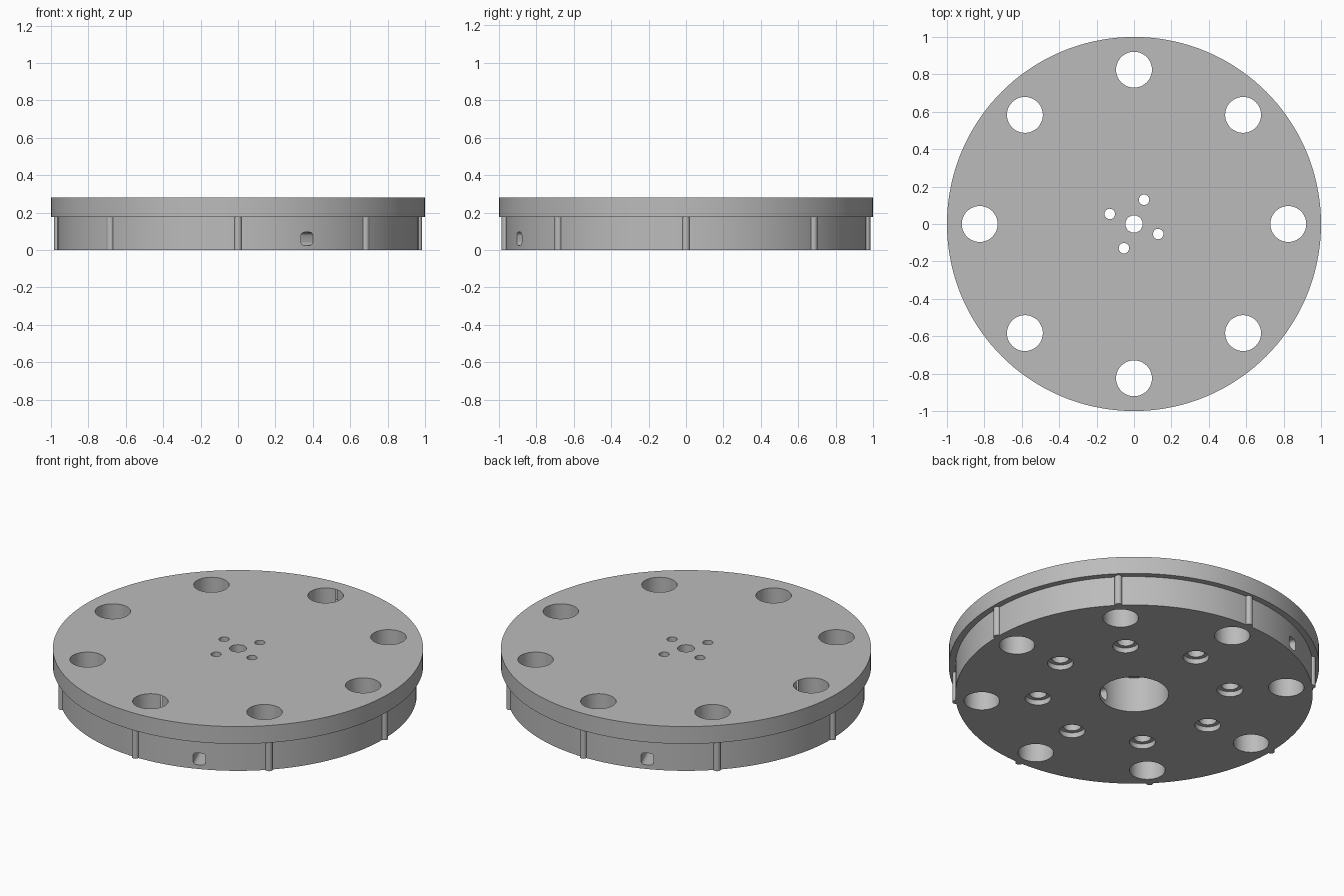
import bpy, bmesh
from math import cos, sin, pi, radians
from mathutils import Matrix

default = bpy.data.objects.get("Cube")
if default:
    bpy.data.objects.remove(default, do_unlink=True)

GREY = (0.5, 0.5, 0.5, 1.0)
grey = bpy.data.materials.new("plain grey")
grey.use_nodes = True
grey.diffuse_color = GREY
grey.node_tree.nodes["Principled BSDF"].inputs["Base Color"].default_value = GREY


def lathe(bm, profile, sides, centre=(0, 0)):
    """Revolve a closed (radius, z) profile about a vertical axis."""
    rings = []
    for i in range(sides):
        a = 2 * pi * i / sides
        rings.append([bm.verts.new((centre[0] + r * cos(a), centre[1] + r * sin(a), z))
                      for r, z in profile])
    made = [v for ring in rings for v in ring]
    n = len(profile)
    for i in range(sides):
        p, q = rings[i], rings[(i + 1) % sides]
        for j in range(n):
            k = (j + 1) % n
            if profile[j][0] or profile[k][0]:
                bm.faces.new((p[j], q[j], q[k], p[k]))
    bmesh.ops.remove_doubles(bm, verts=made, dist=1e-6)


def rod(bm, radius, bottom, top, sides, centre=(0, 0)):
    lathe(bm, [(0, bottom), (radius, bottom), (radius, top), (0, top)], sides, centre)


def ring_points(count, radius, start=0):
    return [(radius * cos(start + 2 * pi * i / count), radius * sin(start + 2 * pi * i / count))
            for i in range(count)]


def finish(name, bm):
    bmesh.ops.recalc_face_normals(bm, faces=bm.faces)
    mesh = bpy.data.meshes.new(name)
    bm.to_mesh(mesh)
    bm.free()
    mesh.materials.append(grey)
    obj = bpy.data.objects.new(name, mesh)
    bpy.context.collection.objects.link(obj)
    return obj


def combine(target, tool, operation):
    mod = target.modifiers.new(operation.title(), "BOOLEAN")
    mod.operation, mod.object, mod.solver = operation, tool, "EXACT"
    bpy.context.view_layer.objects.active = target
    bpy.ops.object.modifier_apply(modifier=mod.name)
    bpy.data.objects.remove(tool, do_unlink=True)


# Turned body: wide cover rim, narrower base, stepped central bore
bm = bmesh.new()
lathe(bm, [(0.046, 0.28), (1, 0.28), (1, 0.177), (0.965, 0.177),
           (0.965, 0), (0.187, 0), (0.187, 0.21), (0.046, 0.21)], 144)
body = finish("round_plate", bm)

# Eight half-round ribs on the base wall
bm = bmesh.new()
for p in ring_points(8, 0.965):
    rod(bm, 0.02, 0, 0.2, 24, p)
combine(body, finish("side_ribs", bm), "UNION")

# Through holes, blind counterbored bolt holes and small centre holes
bm = bmesh.new()
for p in ring_points(8, 0.825):
    rod(bm, 0.096, -0.1, 0.4, 48, p)
for p in ring_points(8, 0.52):
    lathe(bm, [(0, -0.1), (0.07, -0.1), (0.07, 0.03), (0.047, 0.03),
               (0.047, 0.175), (0, 0.175)], 32, p)
for p in ring_points(4, 0.14, radians(67.5)):
    rod(bm, 0.028, 0.15, 0.4, 24, p)
combine(body, finish("hole_cutters", bm), "DIFFERENCE")

# Rounded cable channel running right across the base
bm = bmesh.new()
bmesh.ops.create_cube(bm, size=1, matrix=Matrix.Diagonal((2.2, 0.07, 0.07, 1)))
long_edges = [e for e in bm.edges if e.calc_length() > 1]
bmesh.ops.bevel(bm, geom=long_edges, offset=0.02, segments=5, profile=0.5, affect="EDGES")
bm.transform(Matrix.Translation((0, 0, 0.06)) @ Matrix.Rotation(radians(-67.5), 4, "Z"))
combine(body, finish("channel_cutter", bm), "DIFFERENCE")

# Smooth walls with crisp rims
bpy.ops.object.select_all(action="DESELECT")
body.select_set(True)
bpy.context.view_layer.objects.active = body
bpy.ops.object.shade_smooth_by_angle(angle=radians(30))
